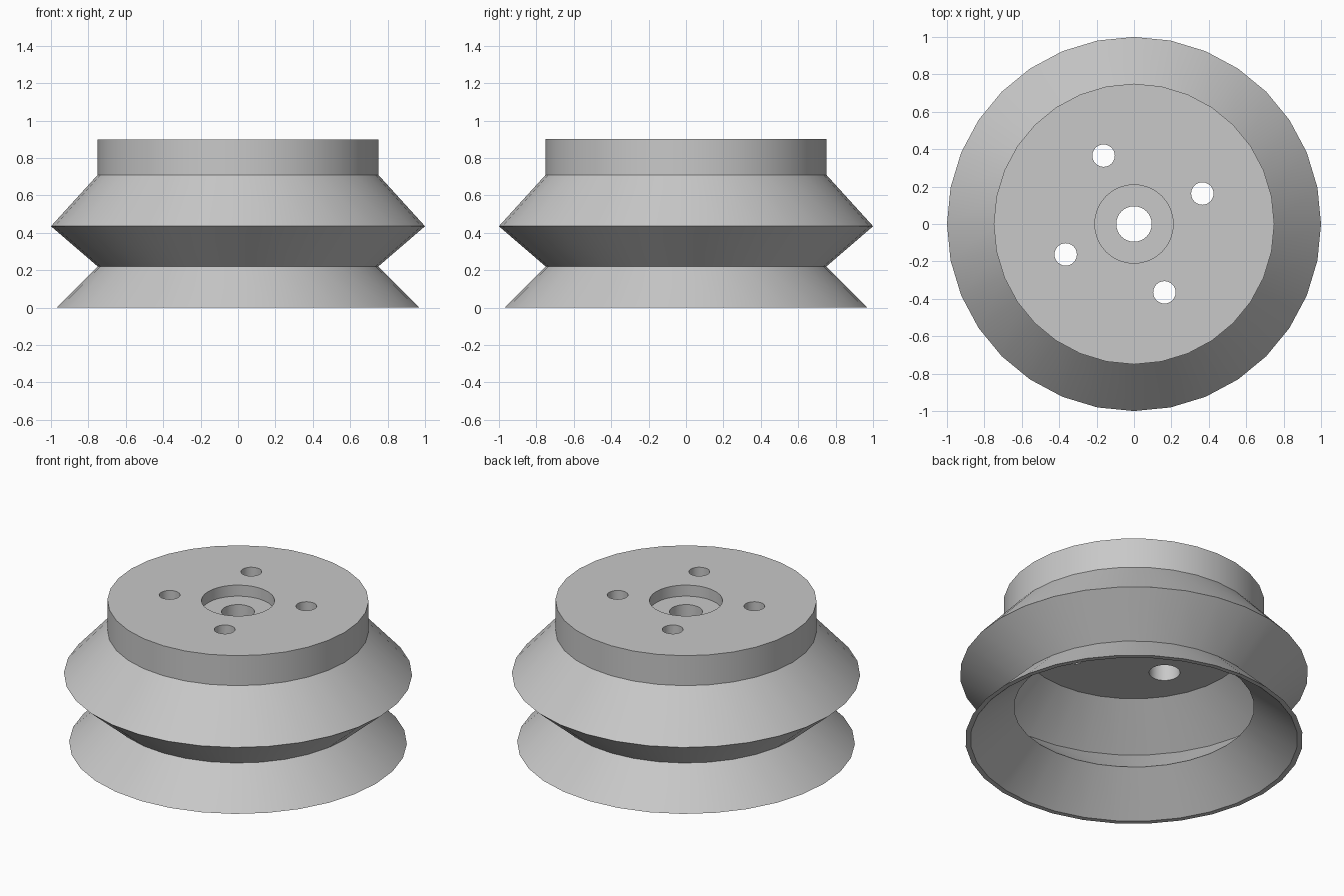
import bpy, bmesh, math

if "Cube" in bpy.data.objects:
    bpy.data.objects.remove(bpy.data.objects["Cube"], do_unlink=True)

# Material
grey = bpy.data.materials.new("rubber grey")
grey.use_nodes = True
colour = (0.58, 0.58, 0.58, 1)
grey.diffuse_color = colour
grey.node_tree.nodes["Principled BSDF"].inputs["Base Color"].default_value = colour


def lathe(name, profile, segments, centre=(0, 0)):
    """Revolve a closed (radius, height) profile around a vertical axis."""
    bm = bmesh.new()
    rings = []
    for i in range(segments):
        a = math.tau * i / segments
        rings.append([bm.verts.new((r * math.cos(a), r * math.sin(a), z))
                      for r, z in profile])
    n = len(profile)
    for i in range(segments):
        here, there = rings[i], rings[(i + 1) % segments]
        for j in range(n):
            k = (j + 1) % n
            if profile[j][0] == profile[k][0] == 0:
                continue
            bm.faces.new((here[j], there[j], there[k], here[k]))
    bmesh.ops.remove_doubles(bm, verts=bm.verts, dist=1e-5)
    bmesh.ops.recalc_face_normals(bm, faces=bm.faces)
    mesh = bpy.data.meshes.new(name)
    bm.to_mesh(mesh)
    bm.free()
    mesh.materials.append(grey)
    obj = bpy.data.objects.new(name, mesh)
    obj.location = (*centre, 0)
    bpy.context.collection.objects.link(obj)
    return obj


# Hollow bellows with a top plate and a stepped centre bore
body = lathe("bellows_cup", [
    (0.095, 0.83), (0.21, 0.83), (0.21, 0.9), (0.75, 0.9), (0.75, 0.71),
    (1.0, 0.435), (0.75, 0.22), (0.97, 0.0),
    (0.94, 0.0), (0.69, 0.215), (0.935, 0.435), (0.66, 0.65), (0.095, 0.65),
], 32)

# Four bolt holes, wider on the underside
bpy.context.view_layer.objects.active = body
body.select_set(True)
for i in range(4):
    a = math.radians(24 + 90 * i)
    cutter = lathe("bolt_hole_cutter", [
        (0, 0.5), (0.089, 0.5), (0.089, 0.79),
        (0.06, 0.79), (0.06, 1.0), (0, 1.0),
    ], 24, (0.4 * math.cos(a), 0.4 * math.sin(a)))
    cutter.hide_render = True
    bpy.context.view_layer.update()
    mod = body.modifiers.new("bolt_hole", "BOOLEAN")
    mod.operation = "DIFFERENCE"
    mod.solver = "EXACT"
    mod.object = cutter
    bpy.ops.object.modifier_apply(modifier=mod.name)
    bpy.data.objects.remove(cutter, do_unlink=True)

bpy.ops.object.select_all(action="DESELECT")
body.select_set(True)
bpy.context.view_layer.objects.active = body
bpy.ops.object.shade_smooth_by_angle(angle=math.radians(30))
